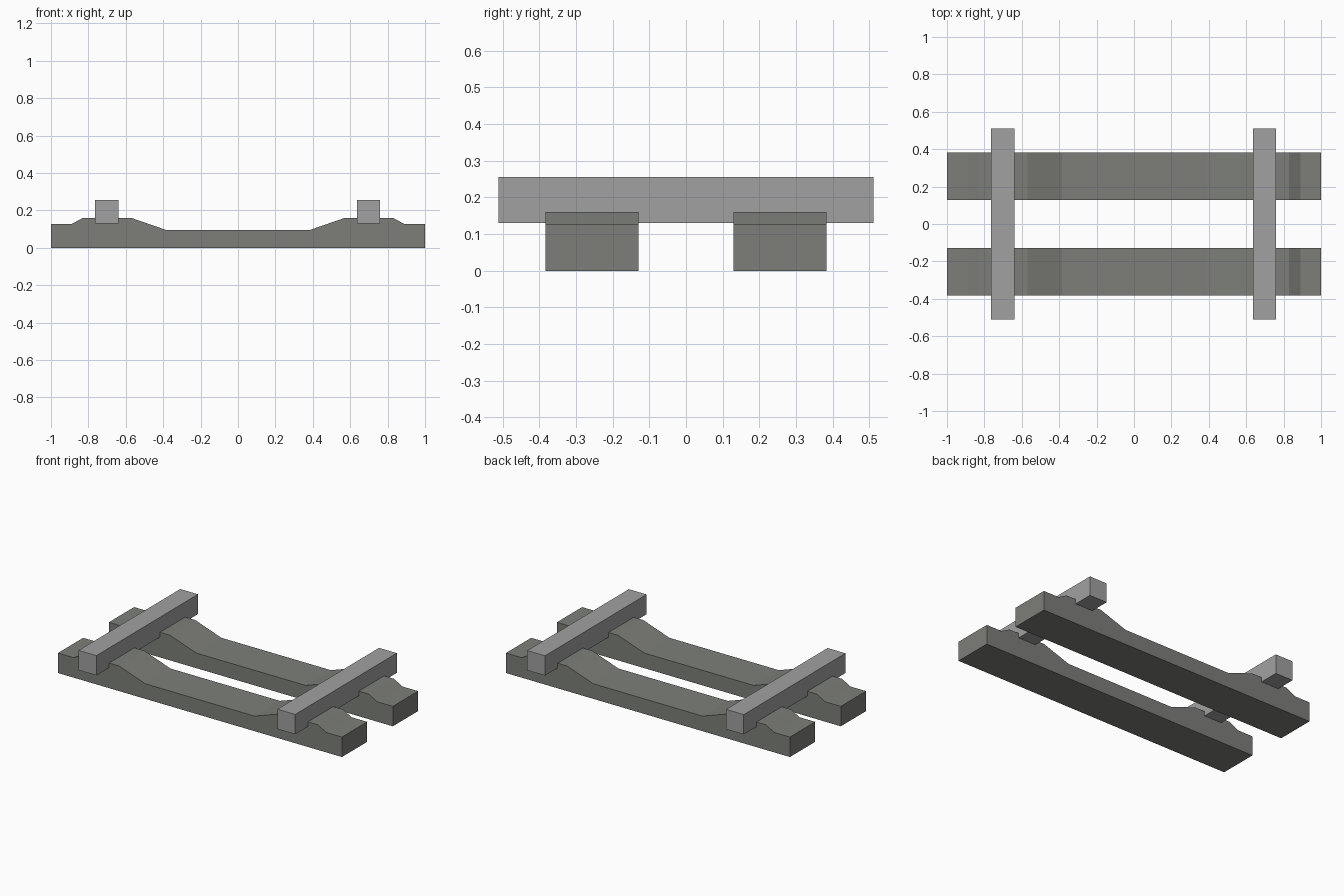
import bpy, bmesh

if "Cube" in bpy.data.objects:
    bpy.data.objects.remove(bpy.data.objects["Cube"])


def material(name, rgb):
    m = bpy.data.materials.new(name)
    m.diffuse_color = (*rgb, 1.0)
    m.use_nodes = True
    m.node_tree.nodes["Principled BSDF"].inputs["Base Color"].default_value = m.diffuse_color
    return m


dark_stone = material("dark grey", (0.205, 0.212, 0.193))
light_stone = material("light grey", (0.355, 0.355, 0.355))


def extrude_profile(name, profile, y0, y1, mat):
    """Extrude an (x, z) outline from y0 to y1."""
    bm = bmesh.new()
    face = bm.faces.new([bm.verts.new((x, y0, z)) for x, z in profile])
    geom = bmesh.ops.extrude_face_region(bm, geom=[face])["geom"]
    verts = [g for g in geom if isinstance(g, bmesh.types.BMVert)]
    bmesh.ops.translate(bm, verts=verts, vec=(0, y1 - y0, 0))
    bmesh.ops.recalc_face_normals(bm, faces=bm.faces)
    mesh = bpy.data.meshes.new(name)
    bm.to_mesh(mesh)
    bm.free()
    mesh.materials.append(mat)
    obj = bpy.data.objects.new(name, mesh)
    bpy.context.collection.objects.link(obj)
    return obj


# Long base rails with raised saddles near both ends
half_top = [(1.0, 0.127), (0.89, 0.127), (0.83, 0.16), (0.57, 0.16), (0.385, 0.096)]
outline = ([(-1.0, 0.0), (1.0, 0.0)] + half_top
           + [(-x, z) for x, z in reversed(half_top)])
extrude_profile("front_rail", outline, -0.383, -0.129, dark_stone)
extrude_profile("back_rail", outline, 0.129, 0.383, dark_stone)

# Cross beams set into the saddles
for name, x in (("left_cross_beam", -0.702), ("right_cross_beam", 0.698)):
    w = 0.0625
    square = [(x - w, 0.13), (x + w, 0.13), (x + w, 0.256), (x - w, 0.256)]
    extrude_profile(name, square, -0.511, 0.511, light_stone)
